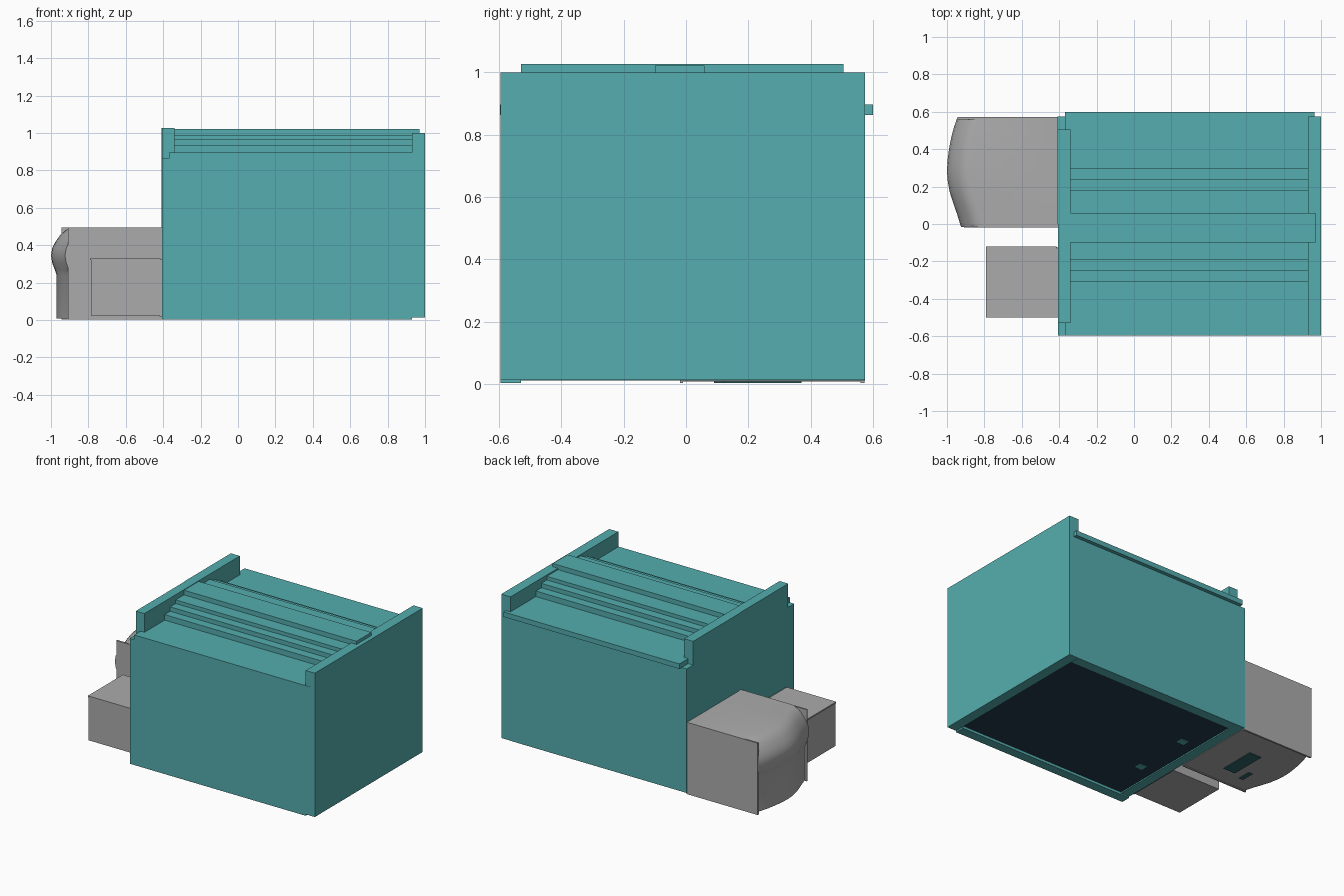
import bpy
import bmesh

if "Cube" in bpy.data.objects:
    bpy.data.objects.remove(bpy.data.objects["Cube"])


def material(name, rgb):
    m = bpy.data.materials.new(name)
    m.diffuse_color = (*rgb, 1)
    m.use_nodes = True
    m.node_tree.nodes["Principled BSDF"].inputs["Base Color"].default_value = m.diffuse_color
    return m


TEAL = material("teal_paint", (0.091, 0.42, 0.425))
DARK = material("dark_floor", (0.017, 0.045, 0.07))
DEEP = material("deep_teal", (0.03, 0.13, 0.14))
GREY = material("mid_grey", (0.41, 0.41, 0.41))


def add_object(name, bm, mat):
    bmesh.ops.recalc_face_normals(bm, faces=bm.faces)
    mesh = bpy.data.meshes.new(name)
    bm.to_mesh(mesh)
    bm.free()
    obj = bpy.data.objects.new(name, mesh)
    bpy.context.collection.objects.link(obj)
    mesh.materials.append(mat)
    return obj


def box(name, x, y, z, mat=TEAL):
    """Box from its (min, max) range on each axis."""
    bm = bmesh.new()
    bmesh.ops.create_cube(bm, size=1)
    for v in bm.verts:
        v.co = [(r[0] + r[1]) / 2 + c * (r[1] - r[0]) for r, c in zip((x, y, z), v.co)]
    return add_object(name, bm, mat)


# Main walls; the left wall is two halves that rise into the parapet
box("right_wall", (0.93, 1.0), (-0.595, 0.575), (0.013, 1.0))
box("front_wall", (-0.405, 0.93), (-0.595, -0.53), (0.003, 0.863))
box("back_wall", (-0.408, 0.93), (0.505, 0.575), (0.012, 0.863))
box("left_wall_front", (-0.405, -0.34), (-0.53, 0.0), (0.012, 1.026))
box("left_wall_back", (-0.408, -0.34), (0.0, 0.505), (0.012, 1.026))

# Recessed floor and the two small feet under it
box("floor_plate", (-0.34, 0.93), (-0.53, 0.505), (0.02, 0.03), DARK)
for i, y in enumerate((-0.21, 0.19)):
    box(f"floor_foot_{i + 1}", (-0.26, -0.205), (y - 0.025, y + 0.025), (0.014, 0.02))

# Stepped roof: eave slab, three narrowing steps and the ridge
box("roof_slab", (-0.37, 0.965), (-0.597, 0.6), (0.863, 0.897))
steps = [(-0.31, 0.30, 0.897, 0.935), (-0.25, 0.24, 0.935, 0.965), (-0.19, 0.18, 0.965, 0.99)]
for i, (y0, y1, z0, z1) in enumerate(steps):
    box(f"roof_step_{i + 1}", (-0.34, 0.93), (y0, y1), (z0, z1))
box("roof_ridge", (-0.34, 0.97), (-0.10, 0.06), (0.99, 1.022))

# Low side box with a thin lid and a joining flange
box("side_box", (-0.785, -0.41), (-0.498, -0.122), (0.025, 0.32), GREY)
box("side_box_lid", (-0.79, -0.415), (-0.50, -0.12), (0.32, 0.33), GREY)
box("side_box_flange", (-0.42, -0.40), (-0.50, -0.13), (0.02, 0.325), GREY)


# Bulging hood: one side profile (x, z) swept along a bowed plan (y, inset)
profile = [(-0.88, 0.496), (-0.92, 0.482), (-0.95, 0.455), (-0.975, 0.42), (-0.993, 0.385),
           (-1.0, 0.345), (-0.993, 0.305), (-0.98, 0.27), (-0.97, 0.24), (-0.97, 0.008)]
plan = [(-0.015, 0.075), (0.05, 0.055), (0.11, 0.034), (0.17, 0.015), (0.23, 0.004), (0.28, 0.0),
        (0.34, 0.003), (0.40, 0.011), (0.46, 0.022), (0.52, 0.038), (0.565, 0.054)]
bm = bmesh.new()
rings = []
for y, inset in plan:
    pts = [(-0.405, 0.496)] + [(x + inset, z) for x, z in profile] + [(-0.405, 0.008)]
    rings.append([bm.verts.new((x, y, z)) for x, z in pts])
n = len(rings[0])
for a, b in zip(rings, rings[1:]):
    for i in range(n):
        bm.faces.new((a[i], a[(i + 1) % n], b[(i + 1) % n], b[i]))
bm.faces.new(rings[0])
bm.faces.new(rings[-1])
hood = add_object("annex_hood", bm, GREY)
bpy.context.view_layer.objects.active = hood
hood.select_set(True)
bpy.ops.object.shade_smooth_by_angle(angle=0.6)

# Flat end panels of the annex
box("annex_back_panel", (-0.945, -0.405), (0.56, 0.572), (0.003, 0.496), GREY)
box("annex_front_panel", (-0.91, -0.405), (-0.02, -0.01), (0.003, 0.494), GREY)

# Dark patches under the annex
box("annex_base_patch", (-0.71, -0.62), (0.12, 0.37), (0.003, 0.01), DEEP)
box("annex_base_tab", (-0.80, -0.77), (0.09, 0.18), (0.003, 0.01), DEEP)
